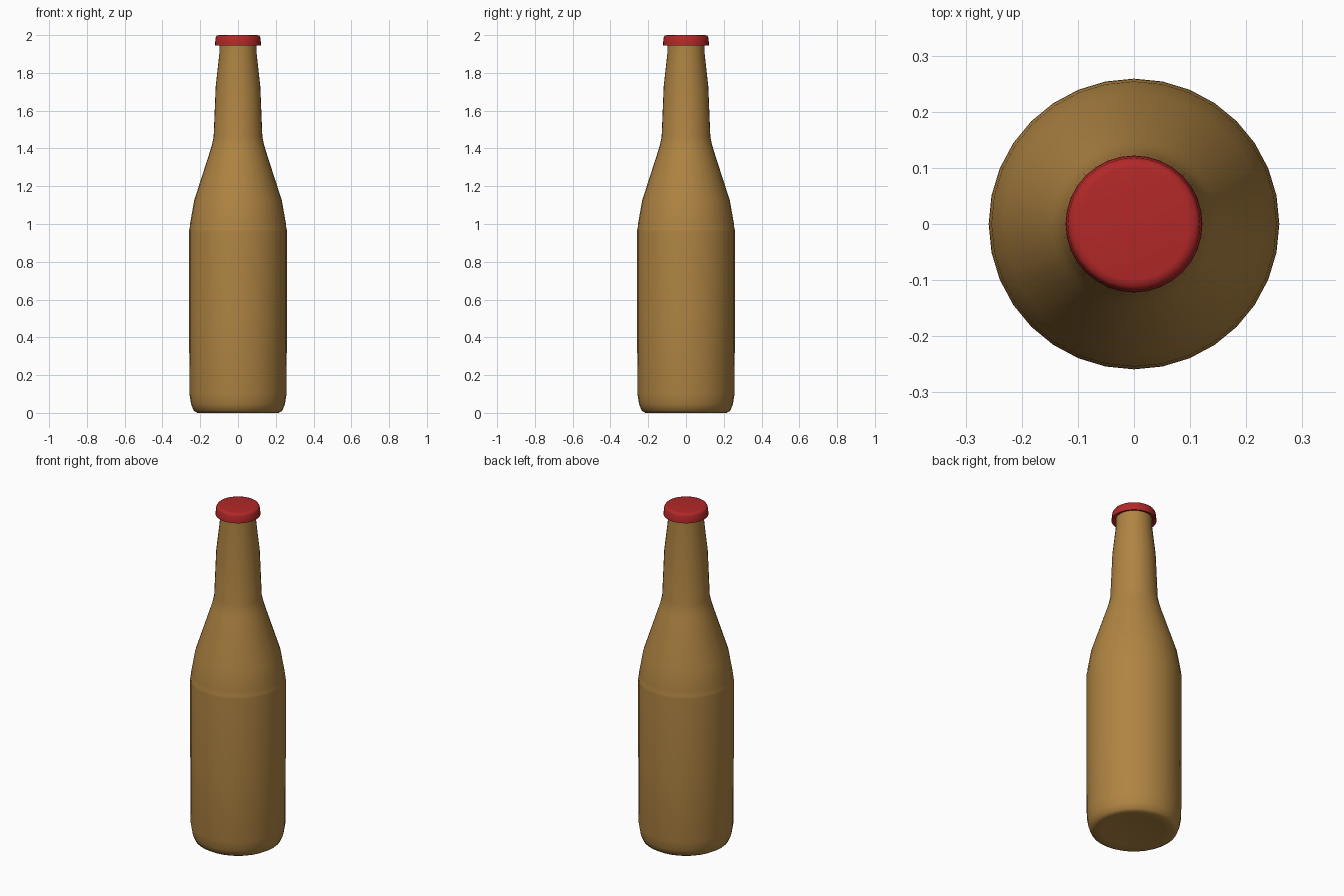
import bpy, bmesh, math

if "Cube" in bpy.data.objects:
    bpy.data.objects.remove(bpy.data.objects["Cube"])


def material(name, rgb):
    m = bpy.data.materials.new(name)
    m.diffuse_color = (*rgb, 1)
    m.use_nodes = True
    m.node_tree.nodes["Principled BSDF"].inputs["Base Color"].default_value = m.diffuse_color
    return m


def lathe(name, profile, mat, sides=32, angle=50):
    """Spin an (r, z) profile round the z axis."""
    bm = bmesh.new()
    rings = []
    for r, z in profile:
        if r == 0:
            rings.append([bm.verts.new((0, 0, z))] * sides)
        else:
            rings.append([bm.verts.new((r * math.cos(2 * math.pi * i / sides),
                                        r * math.sin(2 * math.pi * i / sides), z))
                          for i in range(sides)])
    for a, b in zip(rings, rings[1:]):
        for i in range(sides):
            j = (i + 1) % sides
            bm.faces.new(list(dict.fromkeys((a[i], a[j], b[j], b[i]))))
    bmesh.ops.recalc_face_normals(bm, faces=bm.faces)
    me = bpy.data.meshes.new(name)
    bm.to_mesh(me)
    bm.free()
    me.materials.append(mat)
    ob = bpy.data.objects.new(name, me)
    bpy.context.collection.objects.link(ob)
    bpy.ops.object.select_all(action='DESELECT')
    ob.select_set(True)
    bpy.context.view_layer.objects.active = ob
    bpy.ops.object.shade_smooth_by_angle(angle=math.radians(angle))
    return ob


# glass body with shallow dimple in the base and a fine shoulder seam
lathe("bottle", [(0, 0.015), (0.17, 0.01), (0.215, 0.0), (0.235, 0.012), (0.248, 0.045),
                 (0.257, 0.1), (0.259, 0.5), (0.259, 0.96), (0.258, 0.972), (0.255, 0.982),
                 (0.254, 1.0), (0.232, 1.125),
                 (0.148, 1.385), (0.138, 1.42), (0.129, 1.46), (0.118, 1.73),
                 (0.099, 1.90), (0.098, 1.97), (0, 1.97)],
      material("brown_glass", (0.43, 0.23, 0.055)))

# crown cap
lathe("cap", [(0, 1.955), (0.1, 1.955), (0.118, 1.946), (0.122, 1.946), (0.121, 1.96),
              (0.118, 1.988), (0.112, 1.998), (0.1, 2.0), (0, 2.0)],
      material("red_cap", (0.45, 0.021, 0.021)))
